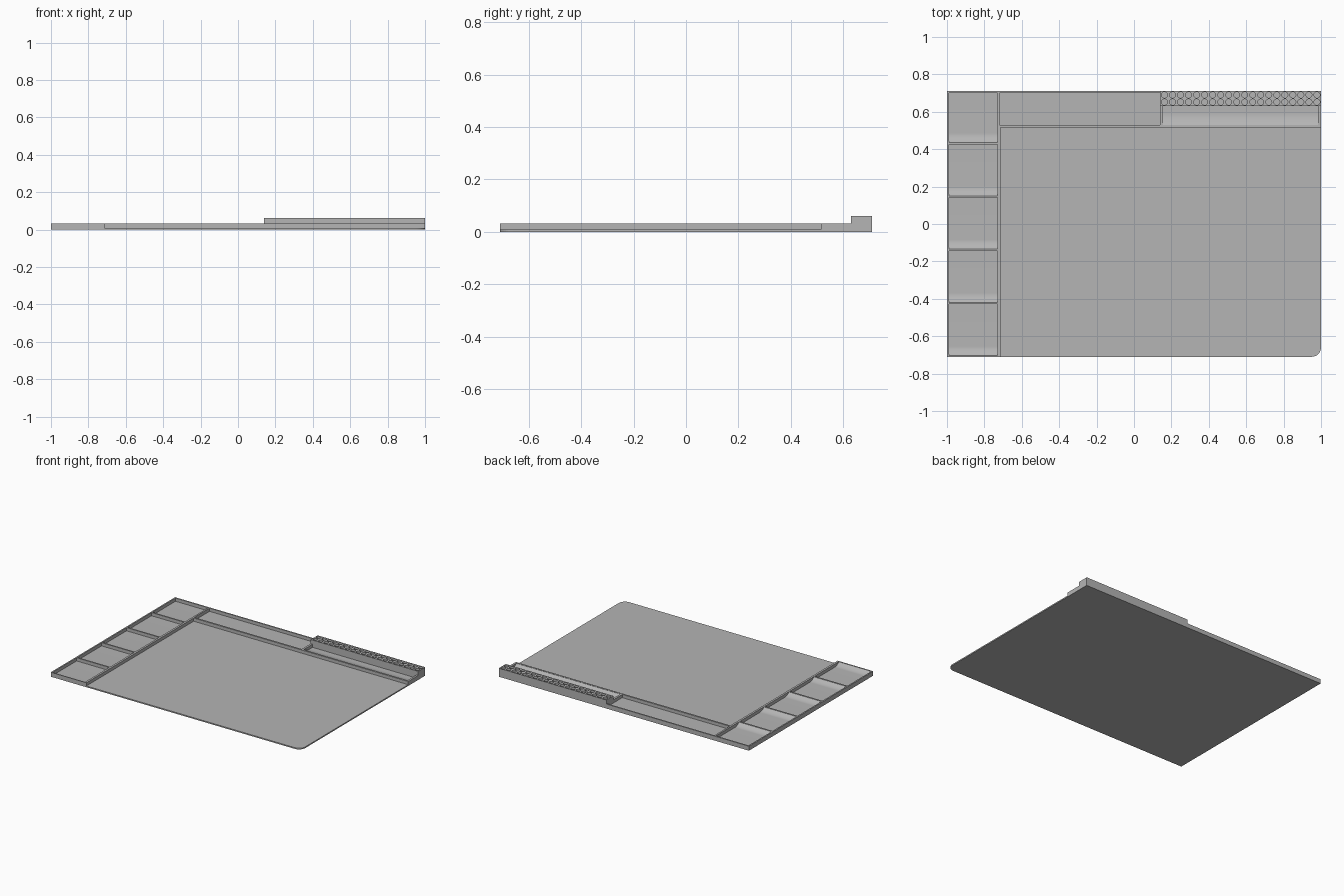
import bpy, bmesh, math
from mathutils import Matrix, Vector

if "Cube" in bpy.data.objects:
    bpy.data.objects.remove(bpy.data.objects["Cube"], do_unlink=True)

FLOOR, RIM, TOP = 0.009, 0.032, 0.061   # pocket floor, rim height, holder height
HALF_Y = 0.71

grey = bpy.data.materials.new("silicone grey")
grey.use_nodes = True
grey.diffuse_color = (0.46, 0.46, 0.46, 1)
grey.node_tree.nodes["Principled BSDF"].inputs["Base Color"].default_value = grey.diffuse_color


def add_prism(bm, points, shift):
    """Add a closed prism: a flat outline swept along shift."""
    low = [bm.verts.new(p) for p in points]
    high = [bm.verts.new(Vector(p) + Vector(shift)) for p in points]
    bm.faces.new(low)
    bm.faces.new(high)
    for i in range(len(low)):
        j = (i + 1) % len(low)
        bm.faces.new((low[i], low[j], high[j], high[i]))


def to_object(bm, name):
    bmesh.ops.recalc_face_normals(bm, faces=bm.faces)
    mesh = bpy.data.meshes.new(name)
    bm.to_mesh(mesh)
    bm.free()
    mesh.materials.append(grey)
    obj = bpy.data.objects.new(name, mesh)
    bpy.context.collection.objects.link(obj)
    return obj


def combine(target, other, operation):
    """Apply a boolean and remove the helper."""
    mod = target.modifiers.new(operation, 'BOOLEAN')
    mod.operation, mod.object, mod.solver = operation, other, 'EXACT'
    bpy.context.view_layer.objects.active = target
    bpy.ops.object.modifier_apply(modifier=mod.name)
    bpy.data.objects.remove(other, do_unlink=True)


def add_pocket(bm, x0, x1, y0, y1, ramp=0.0):
    """Tray hollow, with an optional curved scoop at its front end."""
    profile = [(y0, 0.1), (y1, 0.1), (y1, FLOOR)]
    if ramp:
        for i in range(9):
            t = i / 8
            profile.append((y0 + ramp * (1 - t), FLOOR + (RIM - 0.002 - FLOOR) * t * t))
    else:
        profile.append((y0, FLOOR))
    add_prism(bm, [(x0, y, z) for y, z in profile], (x1 - x0, 0, 0))


# Work mat with one rounded corner
r = 0.05
outline = [(-0.715, 0.515), (-0.715, -HALF_Y)]
for i in range(9):
    a = -math.pi / 2 + i * math.pi / 16
    outline.append((1 - r + r * math.cos(a), -HALF_Y + r + r * math.sin(a)))
outline.append((1, 0.515))
bm = bmesh.new()
add_prism(bm, [(x, y, 0) for x, y in outline], (0, 0, FLOOR))
to_object(bm, "work_mat")

# L-shaped tray frame
bm = bmesh.new()
corner = [(-1, -HALF_Y), (-0.715, -HALF_Y), (-0.715, 0.515),
          (1, 0.515), (1, HALF_Y), (-1, HALF_Y)]
add_prism(bm, [(x, y, 0) for x, y in corner], (0, 0, RIM))
frame = to_object(bm, "tray_frame")

# Raised holder block at the back
bm = bmesh.new()
block = [(0.14, 0.63), (1, 0.63), (1, HALF_Y), (0.14, HALF_Y)]
add_prism(bm, [(x, y, 0) for x, y in block], (0, 0, TOP))
combine(frame, to_object(bm, "holder_block"), 'UNION')

# Side trays, back tray and shelf tray
bm = bmesh.new()
pitch, front = 0.285, -0.704
for i in range(5):
    y0 = front + i * pitch
    y1 = min(y0 + pitch - 0.01, 0.7)
    add_pocket(bm, -0.99, -0.73, y0, y1, 0.05)
add_pocket(bm, -0.718, 0.14, 0.528, 0.7)
add_pocket(bm, 0.155, 0.985, 0.528, 0.63, 0.07)
combine(frame, to_object(bm, "tray_cutter"), 'DIFFERENCE')

# Two rows of tool holes
bm = bmesh.new()
for row in (0.652, 0.69):
    for i in range(20):
        place = Matrix.Translation((0.163 + i * 0.0429, row, 0.06))
        bmesh.ops.create_cone(bm, cap_ends=True, segments=16, radius1=0.016,
                              radius2=0.016, depth=0.1, matrix=place)
combine(frame, to_object(bm, "hole_cutter"), 'DIFFERENCE')

# Smooth scoops and holes, sharp edges elsewhere
bpy.ops.object.select_all(action='DESELECT')
frame.select_set(True)
bpy.context.view_layer.objects.active = frame
bpy.ops.object.shade_smooth_by_angle(angle=math.radians(30))
